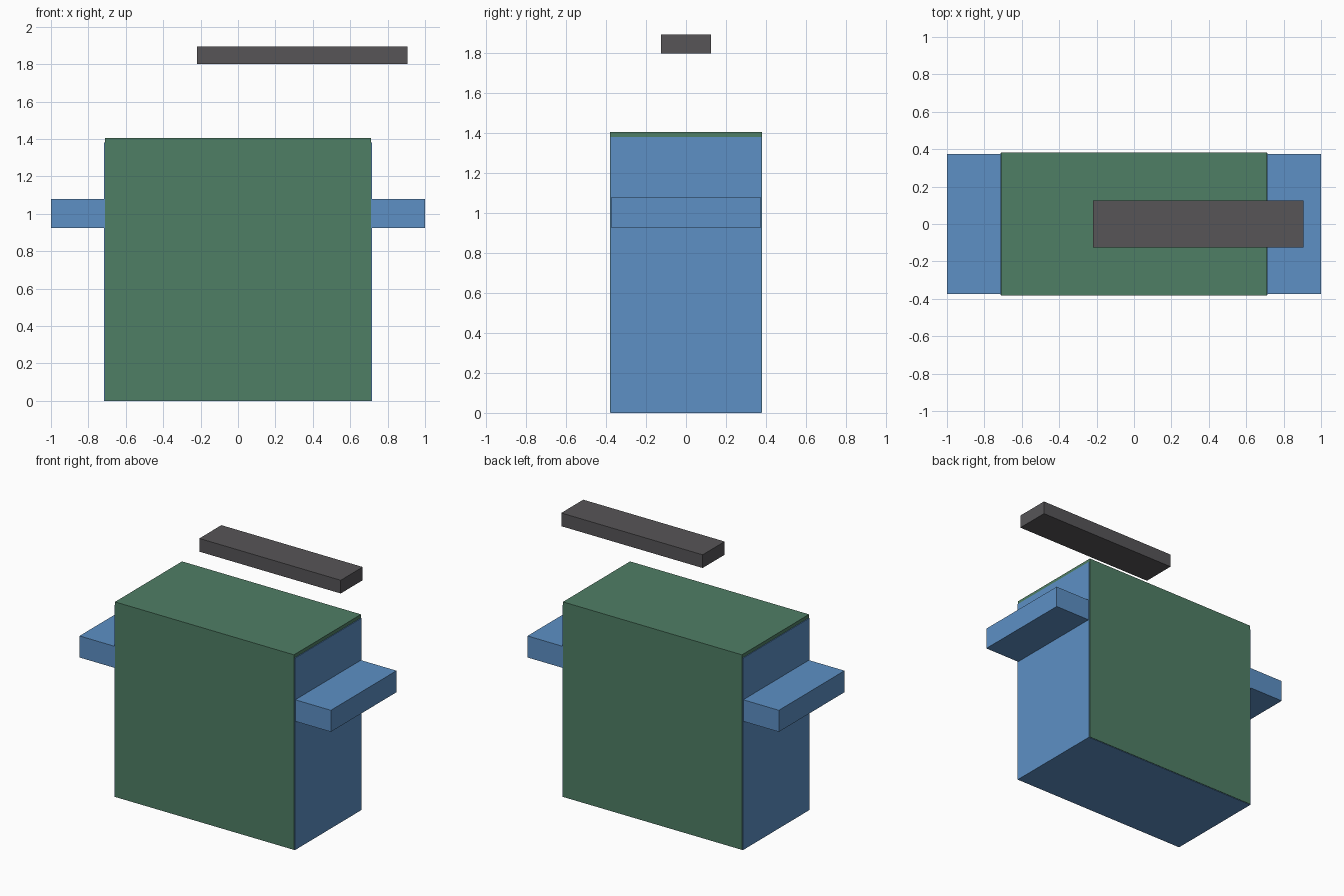
import bpy

cube = bpy.data.objects.get("Cube")
if cube:
    bpy.data.objects.remove(cube, do_unlink=True)


def make_material(name, rgb):
    mat = bpy.data.materials.new(name)
    mat.use_nodes = True
    colour = (*rgb, 1.0)
    mat.diffuse_color = colour
    mat.node_tree.nodes["Principled BSDF"].inputs["Base Color"].default_value = colour
    return mat


def make_box(name, x, y, z, mat):
    """Axis-aligned box from its (low, high) range on each axis."""
    ranges = (x, y, z)
    bpy.ops.mesh.primitive_cube_add(size=1)
    box = bpy.context.object
    box.name = name
    box.location = [(lo + hi) / 2 for lo, hi in ranges]
    box.scale = [hi - lo for lo, hi in ranges]
    bpy.ops.object.transform_apply(location=True, rotation=False, scale=True)
    box.data.materials.append(mat)
    return box


green = make_material("muted green", (0.078, 0.209, 0.130))
blue = make_material("sky blue", (0.109, 0.279, 0.558))
grey = make_material("dark grey", (0.095, 0.091, 0.097))

# Blue core shows on the sides and underneath
make_box("body_core", (-0.717, 0.717), (-0.377, 0.377), (0, 1.38), blue)

# Green cover shows on the front, back and top
make_box("body_cover", (-0.712, 0.712), (-0.381, 0.381), (0.003, 1.405), green)

# Side arms, one on each side of the body
for name, side in (("left_arm", 1), ("right_arm", -1)):
    x = sorted((side * 0.70, side))
    make_box(name, x, (-0.373, 0.373), (0.925, 1.08), blue)

# Offset bar floating above the body
make_box("top_bar", (-0.22, 0.905), (-0.125, 0.125), (1.80, 1.895), grey)
